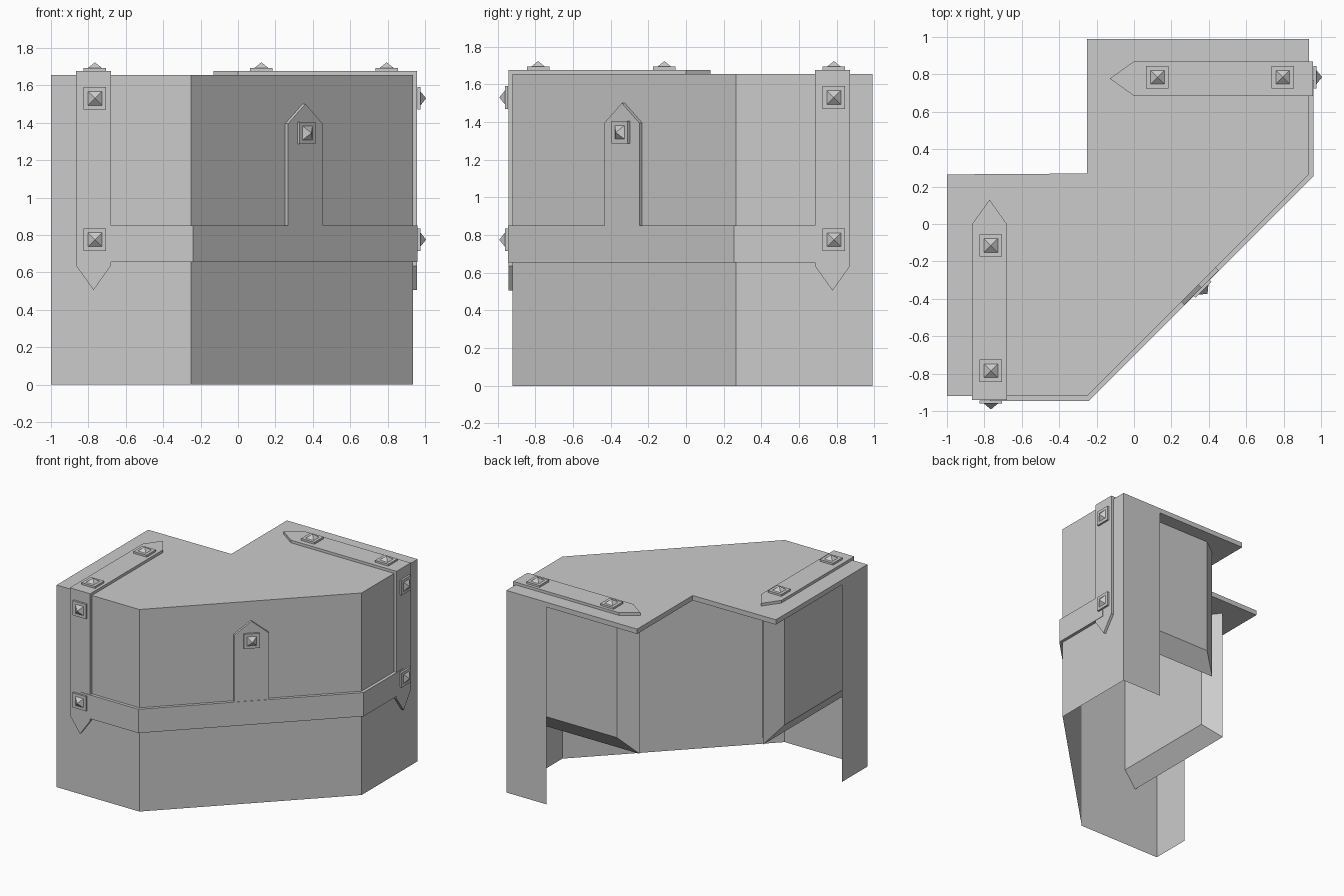
import bpy, bmesh
from mathutils import Vector, Matrix

old = bpy.data.objects.get("Cube")
if old:
    bpy.data.objects.remove(old)

# Single flat colour
GREY = (0.6, 0.6, 0.6, 1)
mat = bpy.data.materials.new("plain grey")
mat.use_nodes = True
mat.diffuse_color = GREY
mat.node_tree.nodes["Principled BSDF"].inputs["Base Color"].default_value = GREY

X, Y, Z = Vector((1, 0, 0)), Vector((0, 1, 0)), Vector((0, 0, 1))
DIAG = (X - Y).normalized()
TOP, SLAB, DEPTH = 1.655, 0.04, 0.022


def frame(origin, along, normal):
    """Local axes: y runs along the part, z points out of the surface."""
    m = Matrix((along.cross(normal), along, normal)).transposed().to_4x4()
    m.translation = Vector(origin)
    return m


def finish(name, bm, matrix=Matrix()):
    bm.transform(matrix)
    bmesh.ops.recalc_face_normals(bm, faces=bm.faces)
    mesh = bpy.data.meshes.new(name)
    bm.to_mesh(mesh)
    bm.free()
    mesh.materials.append(mat)
    obj = bpy.data.objects.new(name, mesh)
    bpy.context.collection.objects.link(obj)
    return obj


def prism(name, outline, low, high, matrix=Matrix()):
    bm = bmesh.new()
    face = bm.faces.new([bm.verts.new((x, y, low)) for x, y in outline])
    ext = bmesh.ops.extrude_face_region(bm, geom=[face])
    moved = [v for v in ext["geom"] if isinstance(v, bmesh.types.BMVert)]
    bmesh.ops.translate(bm, verts=moved, vec=(0, 0, high - low))
    if not any(len(f.verts) == len(outline) and f.calc_center_median().z < low + 1e-5
               for f in bm.faces):
        bm.faces.new([v for v in bm.verts if v not in moved])
    return finish(name, bm, matrix)


def strap(name, origin, along, normal, length, half=0.0925, tip=0.13):
    outline = [(-half, -length), (half, -length), (half, 0), (0, tip), (-half, 0)]
    prism(name, outline, 0, DEPTH, frame(origin, along, normal))


def stud(name, origin, along, normal):
    bm = bmesh.new()
    bmesh.ops.create_cube(bm, size=1, matrix=Matrix.Translation((0, 0, 0.008))
                          @ Matrix.Diagonal((0.12, 0.12, 0.016, 1)))
    bmesh.ops.create_cone(bm, cap_ends=True, segments=4, radius1=0.052, radius2=0, depth=0.03,
                          matrix=Matrix.Translation((0, 0, 0.031))
                          @ Matrix.Rotation(0.7854, 4, "Z"))
    finish(name, bm, frame(origin, along, normal))


# Thin outer walls with short returns at both ends
bm = bmesh.new()
path = [(0.57, 0.99), (0.935, 0.99), (0.935, 0.265), (-0.25, -0.92), (-1, -0.92), (-1, -0.59)]
rows = [[bm.verts.new((x, y, z)) for x, y in path] for z in (0, TOP - SLAB)]
for i in range(len(path) - 1):
    bm.faces.new((rows[0][i], rows[0][i + 1], rows[1][i + 1], rows[1][i]))
finish("outer_walls", bm)

# Corner top slab
prism("top_slab", [(-1, 0.265), (-1, -0.92), (-0.25, -0.92), (0.935, 0.265),
                   (0.935, 0.99), (-0.25, 0.99), (-0.25, 0.27)], TOP - SLAB, TOP)

# Band wrapping the three outer walls
d = 0.025
prism("wall_band", [(-0.77, -0.92), (-0.77, -0.92 - d), (-0.25 + 0.414 * d, -0.92 - d),
                    (0.935 + d, 0.265 - 0.414 * d), (0.935 + d, 0.77), (0.935, 0.77),
                    (0.935, 0.265), (-0.25, -0.92)], 0.655, 0.85)


# Hanging inner blocks, bevelled around the free side and the bottom
def hanging_block(name, origin, along, normal, length):
    """Local x is height below the slab or its opposite, y the free end, z the depth."""
    bm = bmesh.new()
    up = 1 if along.cross(normal).z > 0 else -1
    rings = []
    for depth, inset in ((-0.1, 0.135), (0, 0), (0.1, 0.135)):
        low, end = 0.52 + inset, -inset
        rings.append([bm.verts.new((up * h, e, depth)) for h, e in
                      ((low, -length), (low, end), (TOP - SLAB, end), (TOP - SLAB, -length))])
    for a, b in zip(rings, rings[1:]):
        for i in range(4):
            j = (i + 1) % 4
            bm.faces.new((a[i], a[j], b[j], b[i]))
    bm.faces.new(rings[0])
    bm.faces.new(rings[2])
    finish(name, bm, frame(origin, along, normal))


hanging_block("left_hanging_block", (0, 0.78, 0), -X, Y, 0.935)
hanging_block("right_hanging_block", (0, 0, 0), Y, -X, 0.92)
for name, shift in (("left_hanging_block", (-0.126, 0, 0)),
                    ("right_hanging_block", (-0.783, 0.123, 0))):
    block = bpy.data.objects[name]
    block.data.transform(Matrix.Translation(shift))
    # keep the fixed end on the wall
    for v in block.data.vertices:
        v.co.x = min(v.co.x, 0.934)
        v.co.y = max(v.co.y, -0.919)
        if name.startswith("left") and v.co.x > 0.7:
            v.co.x = 0.934
        if name.startswith("right") and v.co.y < -0.7:
            v.co.y = -0.919

# Pointed straps folded over the top edges, and one on the diagonal wall
strap("right_top_strap", (-0.7725, 0, TOP), Y, Z, 0.942)
strap("right_front_strap", (-0.7725, -0.92, 0.635), -Z, -Y, TOP - 0.635)
strap("left_top_strap", (0, 0.7775, TOP), -X, Z, 0.957)
strap("left_side_strap", (0.935, 0.7775, 0.635), -Z, X, TOP - 0.635)
strap("diagonal_strap", (0.345, -0.325, 1.395), Z, DIAG, 0.56, 0.131, 0.105)

# Square pyramid studs
for i, s in enumerate((-0.785, -0.115)):
    stud(f"right_top_stud_{i}", (-0.765, s, TOP + DEPTH), Y, Z)
    stud(f"left_top_stud_{i}", (0.01 - s, 0.785, TOP + DEPTH), -X, Z)
for i, z in enumerate((0.775, 1.53)):
    stud(f"right_front_stud_{i}", (-0.765, -0.92 - d, z), -Z, -Y)
    stud(f"left_side_stud_{i}", (0.935 + d, 0.785, z), -Z, X)
stud("diagonal_stud", Vector((0.345, -0.325, 1.345)) + DIAG * DEPTH, Z, DIAG)
